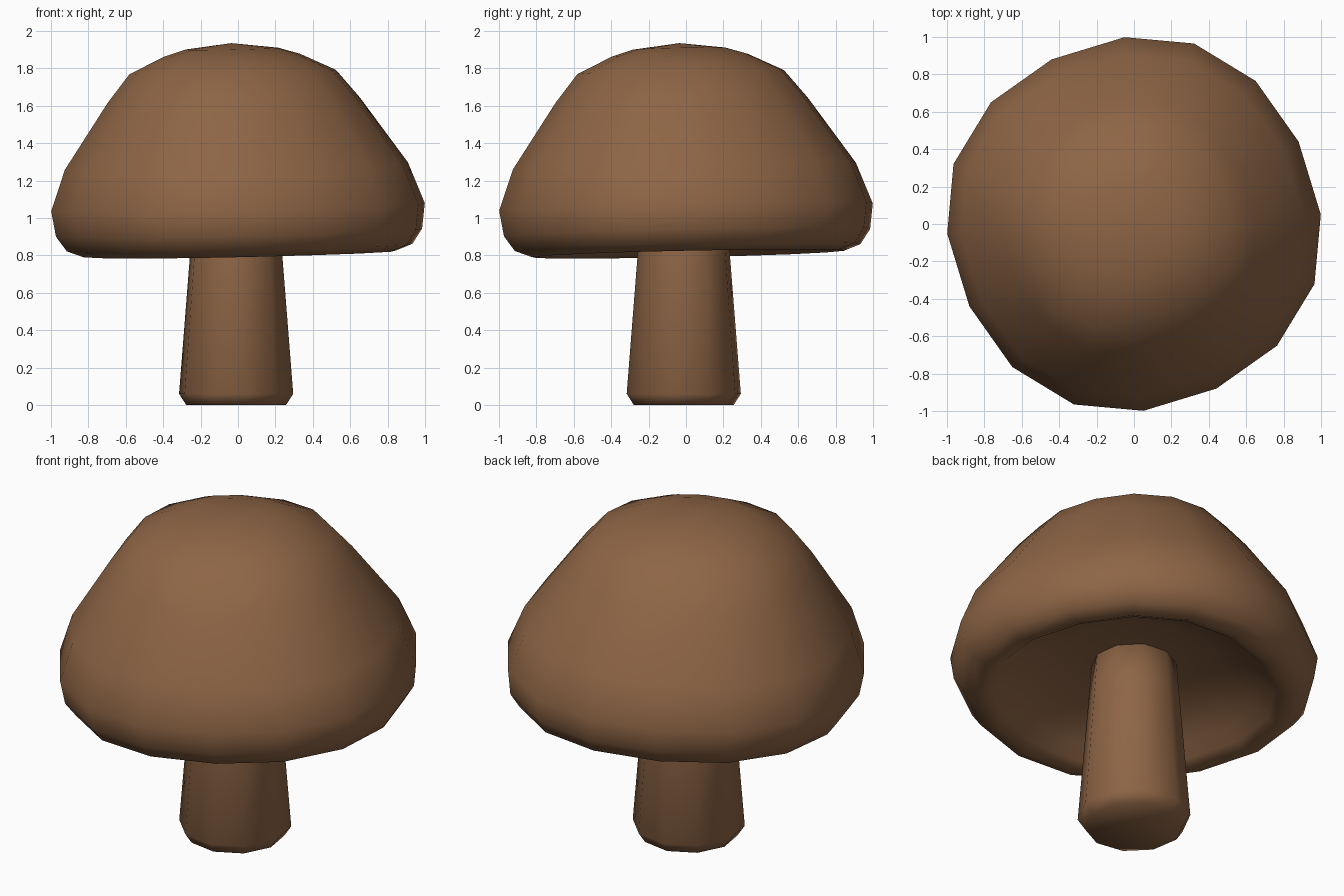
import bpy, bmesh, math
from mathutils import Matrix, Vector

if "Cube" in bpy.data.objects:
    bpy.data.objects.remove(bpy.data.objects["Cube"])


def lathe(name, profile, ring, material, matrix=Matrix()):
    """Spin (radius, z) points through ring [(angle in degrees, scale)]; radius 0 is a pole."""
    bm = bmesh.new()
    rows = []
    for r, z in profile:
        if r == 0:
            rows.append([bm.verts.new((0, 0, z))])
        else:
            rows.append([bm.verts.new((r * s * math.cos(math.radians(a)),
                                       r * s * math.sin(math.radians(a)), z))
                         for a, s in ring])
    n = len(ring)
    for low, high in zip(rows, rows[1:]):
        for i in range(n):
            j = (i + 1) % n
            corners = [low[i % len(low)], low[j % len(low)],
                       high[j % len(high)], high[i % len(high)]]
            bm.faces.new(list(dict.fromkeys(corners)))
    bm.transform(matrix)
    bmesh.ops.recalc_face_normals(bm, faces=bm.faces)
    for f in bm.faces:
        f.smooth = True
    mesh = bpy.data.meshes.new(name)
    bm.to_mesh(mesh)
    bm.free()
    mesh.materials.append(material)
    obj = bpy.data.objects.new(name, mesh)
    bpy.context.collection.objects.link(obj)
    return obj


brown = bpy.data.materials.new("brown")
brown.diffuse_color = (0.27, 0.13, 0.06, 1)
brown.use_nodes = True
brown.node_tree.nodes["Principled BSDF"].inputs["Base Color"].default_value = brown.diffuse_color

# Cap: slightly irregular 16-sided ring, hollow underside, leaning a little
quarter = [(2.9, 1.0), (26.6, 0.984), (49.6, 1.004), (71.6, 1.017)]
cap_ring = [(a + 90 * q, s) for q in range(4) for a, s in quarter]
cap_profile = [(0, 1.03), (0.25, 1.015), (0.48, 0.99), (0.7, 0.9), (0.77, 0.84),
               (0.835, 0.808), (0.925, 0.842), (0.98, 0.922), (1.0, 1.058),
               (0.918, 1.278), (0.675, 1.63), (0.553, 1.78), (0.365, 1.87),
               (0.25, 1.905), (0, 1.935)]
lean = Matrix(((1, 0, -0.04, 0), (0, 1, -0.04, 0), (0.021, 0.021, 1, 0), (0, 0, 0, 1)))
pivot = Matrix.Translation(Vector((0, 0, 1.058)))
lathe("cap", cap_profile, cap_ring, brown, pivot @ lean @ pivot.inverted())

# Stem: tapered ten-sided post with a bevelled foot
stem_ring = [(27 + 36 * i, 1) for i in range(10)]
stem_profile = [(0, 0), (0.27, 0), (0.309, 0.06), (0.25, 0.8), (0.232, 1.04), (0, 1.06)]
lathe("stem", stem_profile, stem_ring, brown,
      Matrix.Translation(Vector((-0.01, -0.012, 0))))
